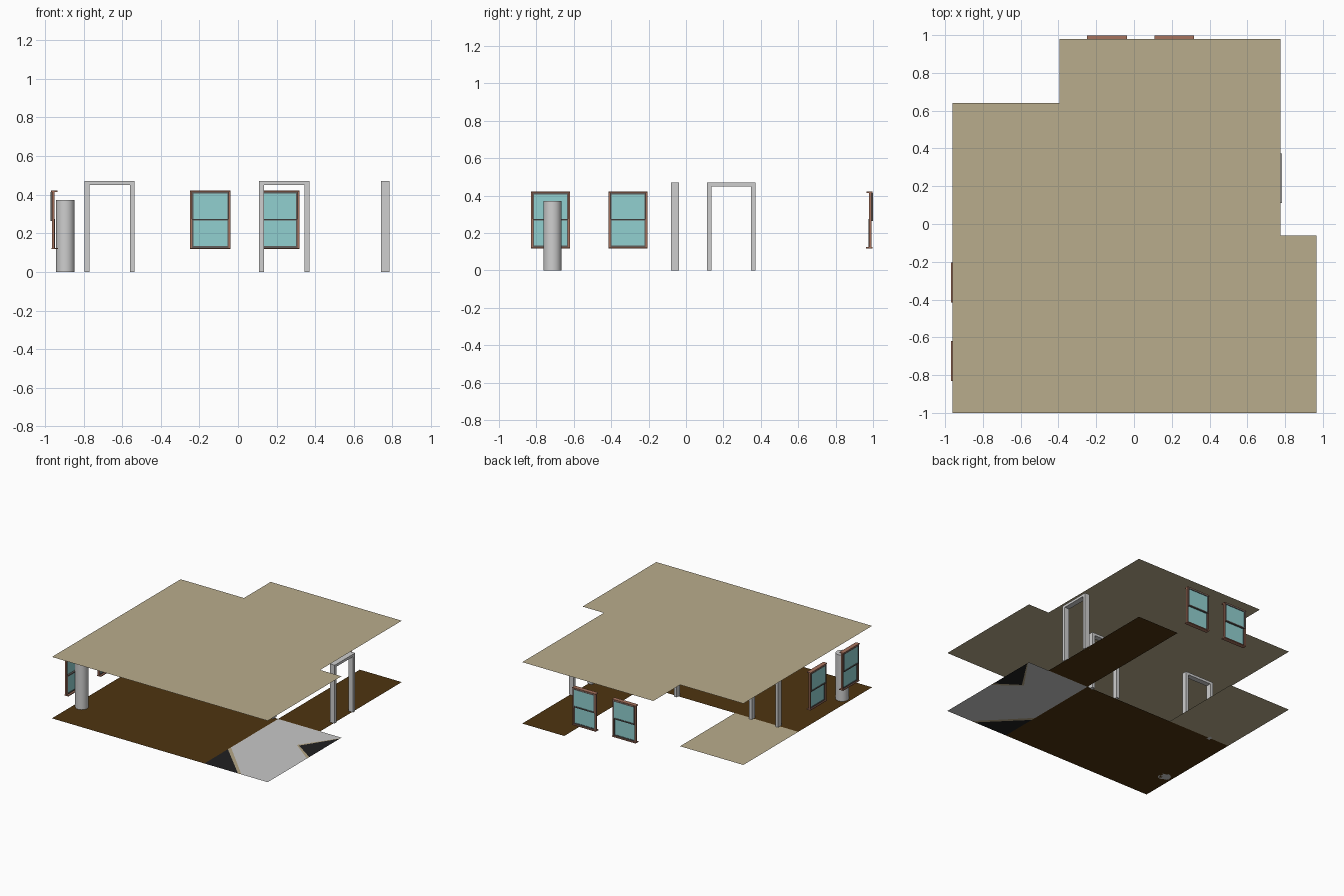
import bpy, bmesh, math
from mathutils import Matrix

if "Cube" in bpy.data.objects:
    bpy.data.objects.remove(bpy.data.objects["Cube"])


def mat(name, r, g, b):
    m = bpy.data.materials.new(name)
    m.diffuse_color = (r, g, b, 1)
    m.use_nodes = True
    m.node_tree.nodes["Principled BSDF"].inputs["Base Color"].default_value = m.diffuse_color
    return m


TAN = mat("tan plaster", .485, .413, .262)
BROWN = mat("dark brown wood", .076, .034, .005)
STONE = mat("pale stone", .58, .58, .58)
BLACK = mat("black stone", .014, .014, .015)
BEIGE = mat("beige stone", .46, .38, .24)
TRIM = mat("light grey trim", .62, .62, .62)
CASING = mat("reddish casing", .38, .17, .11)
SASH = mat("grey sash", .12, .11, .105)
GLASS = mat("teal glass", .283, .631, .631)


def build(name, bm, mats, matrix=None):
    me = bpy.data.meshes.new(name)
    bm.to_mesh(me)
    bm.free()
    for m in mats:
        me.materials.append(m)
    ob = bpy.data.objects.new(name, me)
    if matrix:
        ob.matrix_world = matrix
    bpy.context.collection.objects.link(ob)
    return ob


def sheet(name, z, polys, mats):
    """Flat sheet made of outlines, one material slot per outline."""
    bm = bmesh.new()
    for i, pts in enumerate(polys):
        f = bm.faces.new([bm.verts.new((x, y, z)) for x, y in pts])
        f.material_index = i if i < len(mats) else len(mats) - 1
        f.normal_update()
        if f.normal.z < 0:
            f.normal_flip()
    return build(name, bm, mats)


def rect(x0, x1, y0, y1):
    return [(x0, y0), (x1, y0), (x1, y1), (x0, y1)]


def box(bm, x0, x1, y0, y1, z0, z1, slot=0):
    m = Matrix.Translation(((x0 + x1) / 2, (y0 + y1) / 2, (z0 + z1) / 2)) \
        @ Matrix.Diagonal((x1 - x0, y1 - y0, z1 - z0, 1))
    r = bmesh.ops.create_cube(bm, size=1, matrix=m)
    for f in {f for v in r["verts"] for f in v.link_faces}:
        f.material_index = slot


# ceiling and floors
L, R, MID, BACK = -.96, .965, -.06, .98
sheet("ceiling", .495, [[(L, -1), (R, -1), (R, MID), (.775, MID), (.775, BACK),
                         (-.395, BACK), (-.395, .64), (L, .64)]], [TAN])
sheet("main_floor", 0, [rect(L, .4, -1, MID)], [BROWN])
sheet("hall_floor", 0, [rect(.4, .775, MID, BACK)], [BROWN])
sheet("side_room_floor", 0, [rect(L, -.395, MID, .64)], [TAN])

# stone floor with dark corners edged in beige
sheet("stone_floor", 0, [
    [(.73, -1), (R, -1), (R, -.50), (.77, -.35), (R, -.07), (R, MID), (.4, MID), (.4, -.66)],
    [(.70, -1), (.73, -1), (.4, -.66), (.4, -.70)],
    [(.4, -1), (.70, -1), (.4, -.70)],
], [STONE, BEIGE, BLACK])
sheet("stone_floor_inlay", 0, [
    [(R, -.50), (R, -.47), (.79, -.35), (R, -.08), (R, -.07), (.77, -.35)],
    [(R, -.47), (R, -.08), (.79, -.35)],
], [BEIGE, BLACK])

# column
bm = bmesh.new()
bmesh.ops.create_cone(bm, cap_ends=True, segments=32, radius1=.048, radius2=.048,
                      depth=.372, matrix=Matrix.Translation((-.894, -.714, .186)))
col = build("column", bm, [TRIM])
bpy.context.view_layer.objects.active = col
col.select_set(True)
bpy.ops.object.shade_smooth_by_angle()


# door frames: an upside-down U profile with depth
def door_frame(name, x, y, turn):
    w, t, h, d = .13, .025, .47, .0215
    pts = [(-w, 0), (-w, h), (w, h), (w, 0), (w - t, 0), (w - t, h - .02),
           (-w + t, h - .02), (-w + t, 0)]
    bm = bmesh.new()
    f = bm.faces.new([bm.verts.new((px, -d, pz)) for px, pz in pts])
    r = bmesh.ops.extrude_face_region(bm, geom=[f])
    bmesh.ops.translate(bm, vec=(0, 2 * d, 0),
                        verts=[v for v in r["geom"] if isinstance(v, bmesh.types.BMVert)])
    bmesh.ops.recalc_face_normals(bm, faces=bm.faces)
    build(name, bm, [TRIM], Matrix.Translation((x, y, 0)) @ Matrix.Rotation(turn, 4, 'Z'))


door_frame("door_frame_left", -.665, MID, 0)
door_frame("door_frame_middle", .24, MID, 0)
door_frame("door_frame_side", .763, .242, math.pi / 2)


# double-hung windows, local +y is outdoors
def window(name, x, y, turn):
    bm = bmesh.new()
    w, z0, z1, zm = .105, .118, .422, .27
    for s in (-1, 1):  # side casings
        a, b = sorted((s * w, s * (w - .011)))
        box(bm, a, b, -.002, .013, z0, z1, 0)
    box(bm, -w, w, -.018, .016, z0, z0 + .007, 0)   # sill
    box(bm, -w, w, -.016, .018, z1 - .007, z1, 0)   # head
    i = w - .011
    for a, b, d0, d1 in ((zm - .005, z1 - .007, .008, .019),
                         (z0 + .007, zm + .005, -.003, .007)):
        for s in (-1, 1):
            u, v = sorted((s * i, s * (i - .006)))
            box(bm, u, v, d0, d1, a, b, 1)
        box(bm, -i, i, d0, d1, a, a + .009, 1)
        box(bm, -i, i, d0, d1, b - .009, b, 1)
        dm = (d0 + d1) / 2
        box(bm, -i + .005, i - .005, dm - .001, dm + .001, a + .008, b - .008, 2)
    build(name, bm, [CASING, SASH, GLASS],
          Matrix.Translation((x, y, 0)) @ Matrix.Rotation(turn, 4, 'Z'))


for k, x in enumerate((-.143, .213)):
    window(f"back_window_{k + 1}", x, .98, 0)
for k, y in enumerate((-.725, -.31)):
    window(f"left_window_{k + 1}", -.951, y, math.pi / 2)
